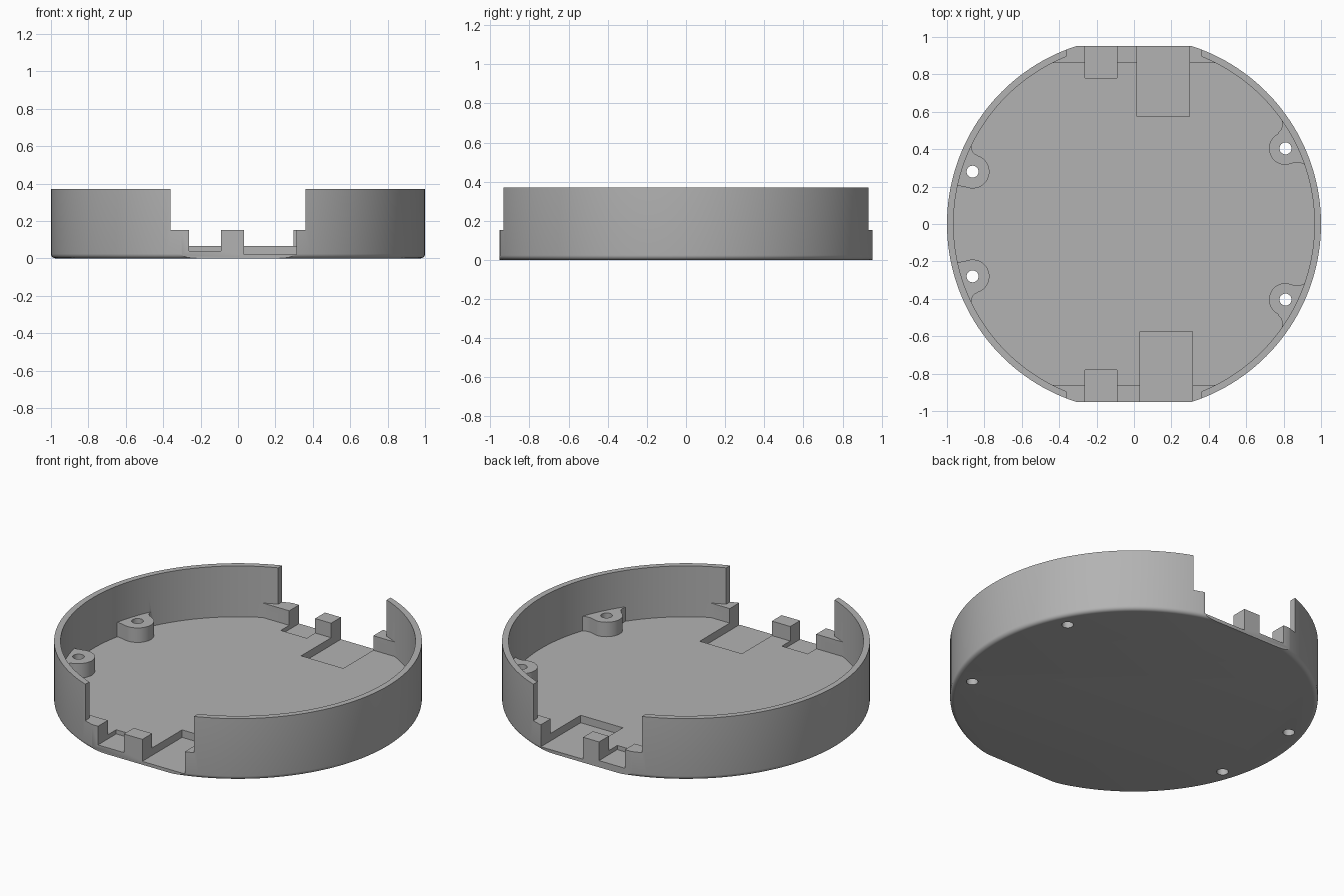
import bpy, bmesh, math

if "Cube" in bpy.data.objects:
    bpy.data.objects.remove(bpy.data.objects["Cube"])

SEG = 160          # sides of the round case
H, FLOOR, LEDGE = 0.37, 0.065, 0.152
R_OUT, R_IN, FLAT, RIM = 1.0, 0.965, 0.953, 0.86

grey = bpy.data.materials.new("case_grey")
grey.diffuse_color = (0.45, 0.45, 0.45, 1)
grey.use_nodes = True
grey.node_tree.nodes["Principled BSDF"].inputs["Base Color"].default_value = grey.diffuse_color


def arc(cx, cy, r, a0, a1, n):
    return [(cx + r * math.cos(a0 + (a1 - a0) * i / n),
             cy + r * math.sin(a0 + (a1 - a0) * i / n)) for i in range(n + 1)]


def circle(cx, cy, r, n):
    return arc(cx, cy, r, 0, math.tau, n)[:-1]


def add_object(name, bm):
    bmesh.ops.recalc_face_normals(bm, faces=bm.faces)
    me = bpy.data.meshes.new(name)
    bm.to_mesh(me)
    bm.free()
    me.materials.append(grey)
    ob = bpy.data.objects.new(name, me)
    bpy.context.collection.objects.link(ob)
    return ob


def loft(name, rings):
    """Solid from a stack of (outline, z) rings with equal point counts."""
    bm = bmesh.new()
    loops = [[bm.verts.new((x, y, z)) for x, y in pts] for pts, z in rings]
    bm.faces.new(loops[0])
    bm.faces.new(loops[-1])
    for a, b in zip(loops, loops[1:]):
        for i in range(len(a)):
            j = (i + 1) % len(a)
            bm.faces.new((a[i], a[j], b[j], b[i]))
    return add_object(name, bm)


def prism(name, pts, z0, z1):
    return loft(name, [(pts, z0), (pts, z1)])


def box(name, x0, x1, y0, y1, z0, z1):
    return prism(name, [(x0, y0), (x1, y0), (x1, y1), (x0, y1)], z0, z1)


def combine(body, tool, op="DIFFERENCE"):
    mod = body.modifiers.new(op.lower(), "BOOLEAN")
    mod.operation, mod.solver, mod.object = op, "EXACT", tool
    bpy.context.view_layer.update()
    new = bpy.data.meshes.new_from_object(
        body.evaluated_get(bpy.context.evaluated_depsgraph_get()))
    body.modifiers.clear()
    body.data = new
    bpy.data.objects.remove(tool)


# Round body with a filleted bottom edge
f = 0.024
rings = [(circle(0, 0, R_OUT - f + f * math.sin(t), SEG), f - f * math.cos(t))
         for t in (math.pi / 2 * i / 5 for i in range(6))]
case = loft("round_case", rings + [(circle(0, 0, R_OUT, SEG), H)])

# Flats on front and back
for s in (-1, 1):
    combine(case, box("flat_cutter", -1, 1, *sorted((s * FLAT, s * 1.2)), -0.1, 0.6))

# Hollow inside: full circle above the ledges, clipped circle down to the floor
combine(case, prism("cavity_cutter", circle(0, 0, R_IN, SEG), LEDGE, 0.6))
a = math.asin(RIM / R_IN)
clipped = arc(0, 0, R_IN, -a, a, 56) + arc(0, 0, R_IN, math.pi - a, math.pi + a, 56)
combine(case, prism("floor_cutter", clipped, FLOOR, 0.25))

# Wall openings, narrow connector slots and wide connector slots
for s, wx0, wx1 in ((-1, 0.032, 0.312), (1, 0.016, 0.296)):
    for x0, x1, y, z in ((-0.36, 0.36, 0.6, LEDGE),
                         (-0.262, -0.09, 0.78, 0.04),
                         (wx0, wx1, 0.576, 0.02)):
        combine(case, box("slot_cutter", x0, x1, *sorted((s * y, s * 1.2)), z, 0.6))

# Screw bosses blending into the wall, with through holes
left = ([(-0.962, 0.2), (-0.93, 0.203), (-0.895, 0.196)]
        + arc(-0.863, 0.28, 0.09, math.radians(-100), math.radians(70), 20)
        + [(-0.85, 0.374), (-0.863, 0.387), (-0.869, 0.405), (-0.87, 0.435),
           (-0.885, 0.435), (-0.945, 0.28)])
right = ([(0.79, 0.57), (0.79, 0.53), (0.79, 0.515), (0.783, 0.5), (0.772, 0.49)]
         + arc(0.81, 0.404, 0.088, math.radians(118), math.radians(275), 20)
         + [(0.84, 0.322), (0.865, 0.33), (0.89, 0.327), (0.925, 0.312),
            (0.89, 0.41), (0.81, 0.56)])
for pts, hx, hy in ((left, -0.863, 0.28), (right, 0.81, 0.404)):
    for s in (-1, 1):
        boss = prism("screw_boss", [(x, s * y) for x, y in pts], 0.045, LEDGE)
        combine(case, boss, "UNION")
        combine(case, prism("hole_cutter", circle(hx, s * hy, 0.032, 24), -0.1, 0.6))

# Smooth round surfaces, crisp edges
bpy.context.view_layer.objects.active = case
case.select_set(True)
bpy.ops.object.shade_smooth_by_angle(angle=math.radians(30))
